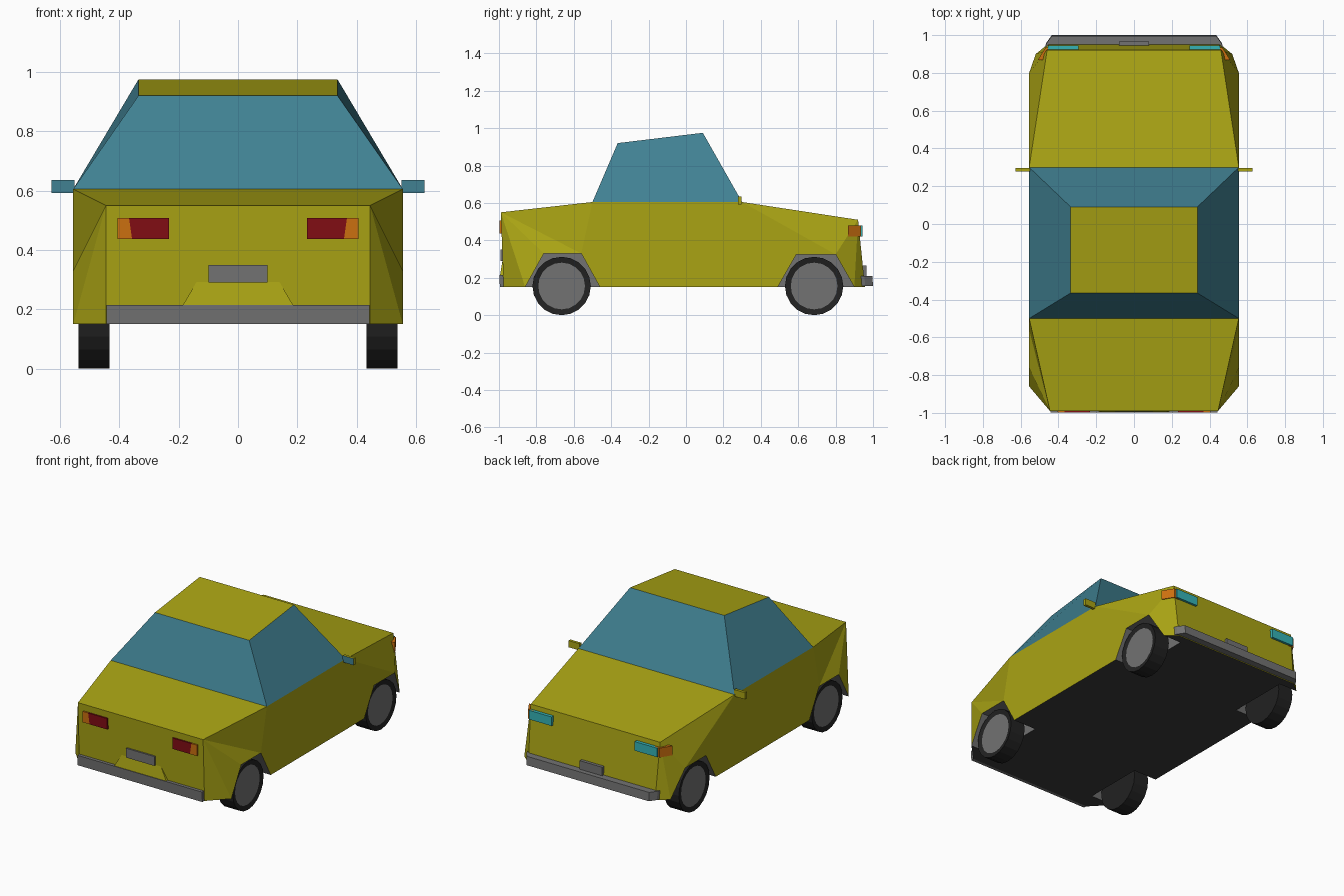
import bpy, bmesh, math
from mathutils import Matrix, Vector

if "Cube" in bpy.data.objects:
    bpy.data.objects.remove(bpy.data.objects["Cube"])


def mat(name, r, g, b):
    m = bpy.data.materials.new(name)
    m.diffuse_color = (r, g, b, 1)
    m.use_nodes = True
    m.node_tree.nodes["Principled BSDF"].inputs["Base Color"].default_value = m.diffuse_color
    return m


PAINT = mat("paint", 0.40, 0.37, 0.007)
GLASS = mat("glass", 0.052, 0.22, 0.29)
GREY = mat("trim_grey", 0.17, 0.17, 0.17)
DARK = mat("underbody", 0.045, 0.045, 0.045)
TYRE = mat("tyre", 0.016, 0.016, 0.016)
RED = mat("red_lamp", 0.22, 0.004, 0.007)
ORANGE = mat("orange_lamp", 0.6, 0.16, 0.005)
CYAN = mat("head_lamp", 0.035, 0.45, 0.47)


def finish(name, bm, mats, mirror=False):
    bmesh.ops.recalc_face_normals(bm, faces=bm.faces)
    me = bpy.data.meshes.new(name)
    bm.to_mesh(me)
    bm.free()
    for m in mats:
        me.materials.append(m)
    ob = bpy.data.objects.new(name, me)
    bpy.context.collection.objects.link(ob)
    if mirror:
        md = ob.modifiers.new("mirror", 'MIRROR')
        md.use_clip = True
        md.merge_threshold = 0.0005
    return ob


def prism(name, pts, offset, m, mirror=False):
    """Polygon extruded along an offset vector."""
    bm = bmesh.new()
    a = [bm.verts.new(p) for p in pts]
    b = [bm.verts.new(Vector(p) + Vector(offset)) for p in pts]
    bm.faces.new(a)
    bm.faces.new(b)
    for i in range(len(a)):
        j = (i + 1) % len(a)
        bm.faces.new((a[i], a[j], b[j], b[i]))
    return finish(name, bm, [m], mirror)


def box(name, x, y, z, m, mirror=False):
    pts = [(x[0], y[0], z[0]), (x[1], y[0], z[0]), (x[1], y[1], z[0]), (x[0], y[1], z[0])]
    return prism(name, pts, (0, 0, z[1] - z[0]), m, mirror)


# Body shell: right half, mirrored
W, WELL = 0.555, 0.39
P = {"T": (0.445, -0.99, 0.55), "B": (0.445, -0.975, 0.15),
     "S": (W, -0.5, 0.605), "D": (W, 0.3, 0.605),
     "F": (0.46, 0.92, 0.51), "G": (0.45, 0.957, 0.15)}
for k in list(P):
    P[k + "c"] = (0, P[k][1], P[k][2])
arches = {"R": [(-0.86, 0.15), (-0.76, 0.33), (-0.56, 0.33), (-0.46, 0.15)],
          "Q": [(0.49, 0.15), (0.59, 0.325), (0.80, 0.325), (0.90, 0.15)]}
for k, prof in arches.items():
    for i, (y, z) in enumerate(prof):
        P[f"{k}{i}"] = (W, y, z)
        P[f"{k}{i}i"] = (WELL, y, z)
P["Q3"] = (0.52, 0.90, 0.15)

bm = bmesh.new()
V = {k: bm.verts.new(p) for k, p in P.items()}
panels = ["Tc T S Sc", "Sc S D Dc", "Dc D F Fc", "Fc F G Gc", "Tc T B Bc",
          "T B R0", "T R0 R1", "T R1 R2", "T R2 S", "S R2 R3 Q0 Q1 D",
          "D Q1 Q2", "D Q2 F", "F Q2 Q3", "F Q3 G"]
for s in panels:
    bm.faces.new([V[k] for k in s.split()])
# Wheel wells
for k in arches:
    for i in range(3):
        bm.faces.new([V[f"{k}{i}"], V[f"{k}{i+1}"], V[f"{k}{i+1}i"], V[f"{k}{i}i"]]).material_index = 1
    bm.faces.new([V[f"{k}{i}i"] for i in range(4)]).material_index = 1
# Floor
floor = "Bc B R0 R0i R3i R3 Q0 Q0i Q3i Q3 G Gc"
bm.faces.new([V[k] for k in floor.split()]).material_index = 2
finish("body", bm, [PAINT, GREY, DARK], True)

# Cabin with windows and painted roof
bm = bmesh.new()
base = [bm.verts.new(p) for p in [(-W, -0.5, 0.605), (W, -0.5, 0.605), (W, 0.3, 0.605), (-W, 0.3, 0.605)]]
top = [bm.verts.new(p) for p in [(-0.335, -0.365, 0.92), (0.335, -0.365, 0.92),
                                 (0.335, 0.09, 0.975), (-0.335, 0.09, 0.975)]]
for i in range(4):
    j = (i + 1) % 4
    bm.faces.new((base[i], base[j], top[j], top[i]))
bm.faces.new(top).material_index = 1
bm.faces.new(base)
finish("cabin", bm, [GLASS, PAINT])

# Wing mirrors, glass on the side facing -y
ob = box("wing_mirror", (0.55, 0.628), (0.278, 0.296), (0.592, 0.635), PAINT, True)
ob.data.materials.append(GLASS)
for f in ob.data.polygons:
    if f.normal.y < -0.9:
        f.material_index = 1

# Bumpers
prism("tail_bumper", [(-0.443, -0.97, 0.15), (-0.443, -0.995, 0.15), (-0.443, -0.998, 0.215), (-0.443, -0.97, 0.215)],
      (0.886, 0, 0), GREY)
prism("nose_bumper", [(-0.47, 0.94, 0.155), (0.47, 0.94, 0.155), (0.465, 0.958, 0.155),
                      (0.435, 1.0, 0.155), (-0.435, 1.0, 0.155), (-0.465, 0.958, 0.155)],
      (0, -0.004, 0.055), GREY)

# Number plate panels and boot sill
box("tail_plate", (-0.1, 0.1), (-0.993, -0.975), (0.29, 0.35), GREY)
box("nose_plate", (-0.08, 0.08), (0.94, 0.965), (0.21, 0.265), GREY)
bm = bmesh.new()
s = [bm.verts.new(p) for p in [(-0.185, -0.994, 0.215), (0.185, -0.994, 0.215), (0.14, -0.981, 0.292),
                               (-0.14, -0.981, 0.292), (-0.185, -0.975, 0.215), (0.185, -0.975, 0.215)]]
for idx in [(0, 1, 2, 3), (0, 3, 4), (1, 5, 2), (0, 4, 5, 1), (3, 2, 5, 4)]:
    bm.faces.new([s[i] for i in idx])
finish("boot_sill", bm, [PAINT])

# Lamps
prism("tail_lamp", [(0.232, -0.998, 0.437), (0.357, -0.998, 0.437), (0.367, -0.998, 0.507), (0.232, -0.998, 0.507)],
      (0, 0.02, 0), RED, True)
prism("tail_indicator", [(0.357, -0.998, 0.437), (0.406, -0.998, 0.437), (0.406, -0.998, 0.507), (0.367, -0.998, 0.507)],
      (0, 0.02, 0), ORANGE, True)
box("head_lamp", (0.295, 0.455), (0.915, 0.944), (0.422, 0.48), CYAN, True)
prism("nose_indicator", [(0.43, 0.935, 0.42), (0.468, 0.935, 0.42), (0.51, 0.867, 0.42), (0.44, 0.867, 0.42)],
      (0, 0, 0.06), ORANGE, True)

# Wheels: tyre with inset grey hub
for label, y in (("tail", -0.665), ("nose", 0.685)):
    bm = bmesh.new()
    M = Matrix.Translation((0.485, y, 0.156)) @ Matrix.Rotation(math.pi / 2, 4, 'Y')
    bmesh.ops.create_cone(bm, cap_ends=True, segments=20, radius1=0.156, radius2=0.156, depth=0.106, matrix=M)
    bm.normal_update()
    hub = [f for f in bm.faces if f.normal.x > 0.9]
    bmesh.ops.inset_region(bm, faces=hub, thickness=0.031)
    for f in hub:
        f.material_index = 1
        for v in f.verts:
            v.co.x -= 0.006
    finish(label + "_wheel", bm, [TYRE, GREY], True).modifiers[0].use_clip = False
